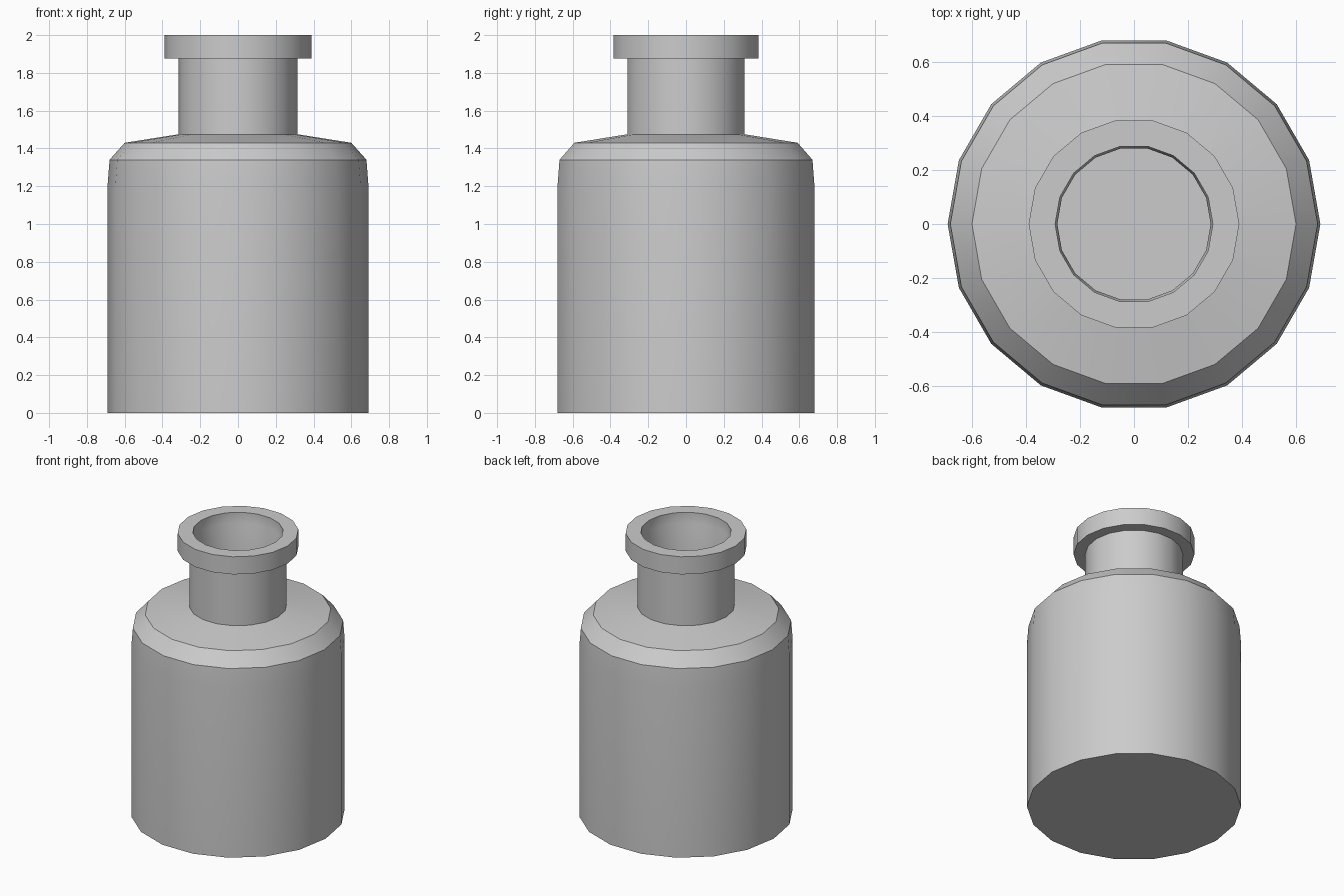
import bpy, bmesh, math

if "Cube" in bpy.data.objects:
    bpy.data.objects.remove(bpy.data.objects["Cube"])

SIDES = 18


def lathe(name, profile):
    """Revolve a closed-on-axis or looped (r, z) profile around z."""
    bm = bmesh.new()
    rings = []
    for r, z in profile:
        if r == 0:
            rings.append([bm.verts.new((0, 0, z))] * SIDES)
        else:
            rings.append([bm.verts.new((r * math.cos(2 * math.pi * i / SIDES),
                                        r * math.sin(2 * math.pi * i / SIDES), z))
                          for i in range(SIDES)])
    for a, b in zip(rings, rings[1:]):
        for i in range(SIDES):
            j = (i + 1) % SIDES
            bm.faces.new(list(dict.fromkeys((a[i], a[j], b[j], b[i]))))
    bmesh.ops.recalc_face_normals(bm, faces=bm.faces)
    mesh = bpy.data.meshes.new(name)
    bm.to_mesh(mesh)
    bm.free()
    obj = bpy.data.objects.new(name, mesh)
    bpy.context.collection.objects.link(obj)
    bpy.context.view_layer.objects.active = obj
    obj.select_set(True)
    bpy.ops.object.shade_smooth_by_angle(angle=math.radians(30))
    obj.select_set(False)
    return obj


# Hollow bottle: outside from base to lip, then inside back down to the floor
outside = [(0, 0), (0.69, 0), (0.69, 1.21), (0.68, 1.34), (0.6, 1.43),
           (0.315, 1.475), (0.315, 1.875), (0.39, 1.875), (0.39, 2.0)]
inside = [(0.292, 2.0), (0.292, 1.925), (0.284, 1.9), (0.284, 1.45),
          (0.58, 1.4), (0.65, 1.33), (0.66, 1.21), (0.66, 0.03), (0, 0.03)]
lathe("bottle", outside + inside)
